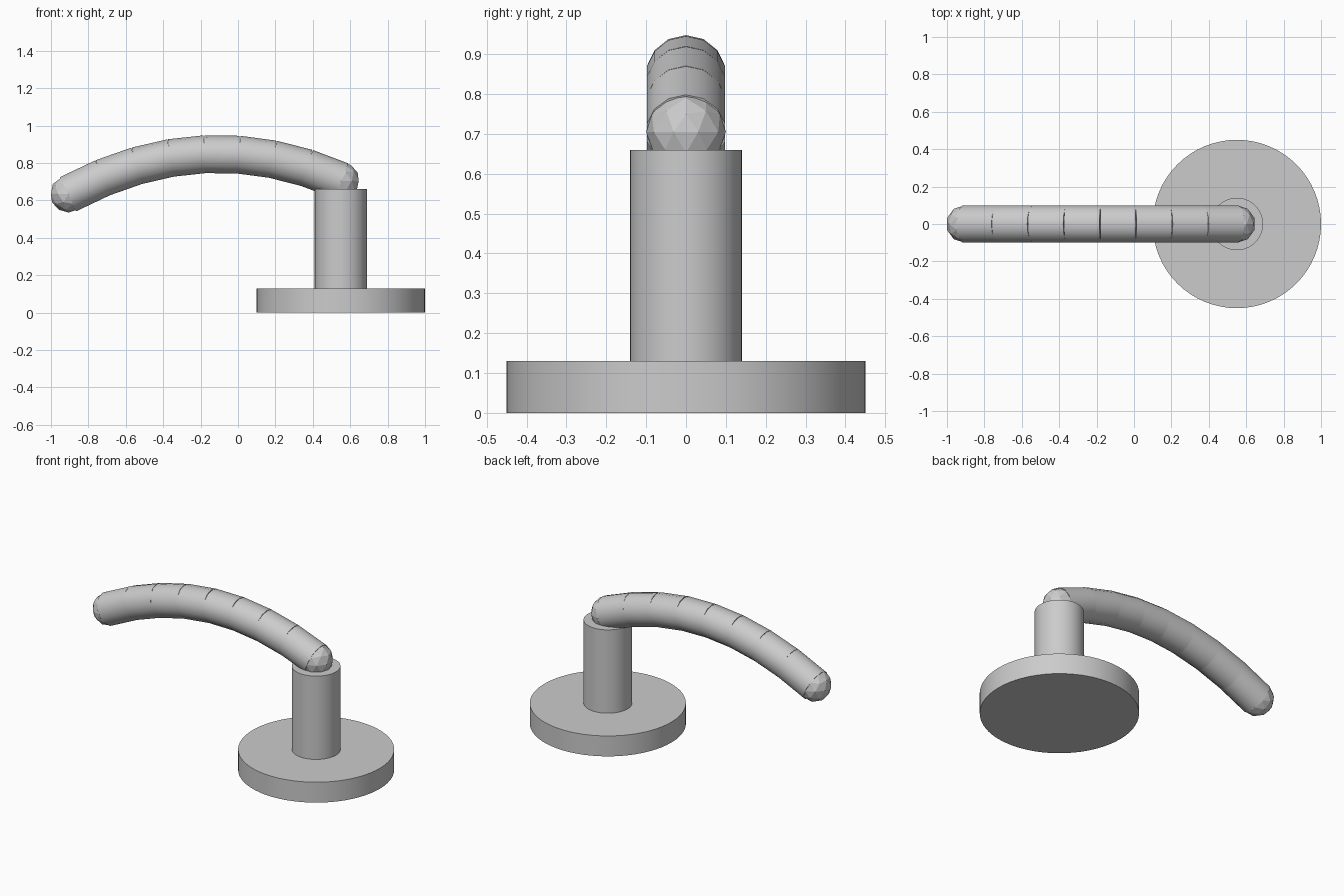
import bpy
import math
from mathutils import Vector

cube = bpy.data.objects.get("Cube")
if cube:
    bpy.data.objects.remove(cube, do_unlink=True)

grey = bpy.data.materials.new("satin_grey")
grey.use_nodes = True
colour = (0.6, 0.6, 0.6, 1)
grey.diffuse_color = colour
grey.node_tree.nodes["Principled BSDF"].inputs["Base Color"].default_value = colour


def rod(name, start, end, radius, sides):
    """Capped cylinder between two points, with one facet corner on top."""
    axis = end - start
    bpy.ops.mesh.primitive_cylinder_add(vertices=sides, radius=radius, depth=axis.length)
    ob = bpy.context.object
    ob.name = name
    ob.location = (start + end) / 2
    ob.rotation_euler = axis.to_track_quat("Z", "Y").to_euler()
    ob.data.materials.append(grey)
    bpy.ops.object.shade_smooth_by_angle(angle=math.radians(40))
    return ob


def knob(name, centre):
    bpy.ops.mesh.primitive_ico_sphere_add(subdivisions=2, radius=0.1, location=centre)
    ob = bpy.context.object
    ob.name = name
    ob.data.materials.append(grey)


# Round wall plate and neck
PIVOT = 0.55
rod("base_plate", Vector((PIVOT, 0, 0)), Vector((PIVOT, 0, 0.13)), 0.45, 64)
rod("neck", Vector((PIVOT, 0, 0.13)), Vector((PIVOT, 0, 0.66)), 0.14, 48)

# Arched lever made of straight overlapping segments
tip, root = Vector((-0.905, 0, 0.635)), Vector((PIVOT, 0, 0.705))
SEGMENTS, RISE = 8, 0.177
path = []
for i in range(SEGMENTS + 1):
    t = i / SEGMENTS
    path.append(tip.lerp(root, t) + Vector((0, 0, 4 * RISE * t * (1 - t))))

for i, (a, b) in enumerate(zip(path, path[1:])):
    lap = (b - a) * 0.02
    rod(f"lever_segment_{i + 1}", a - lap, b + lap, 0.101, 14)

# Rounded ends
knob("lever_tip", tip)
knob("lever_root", root)
